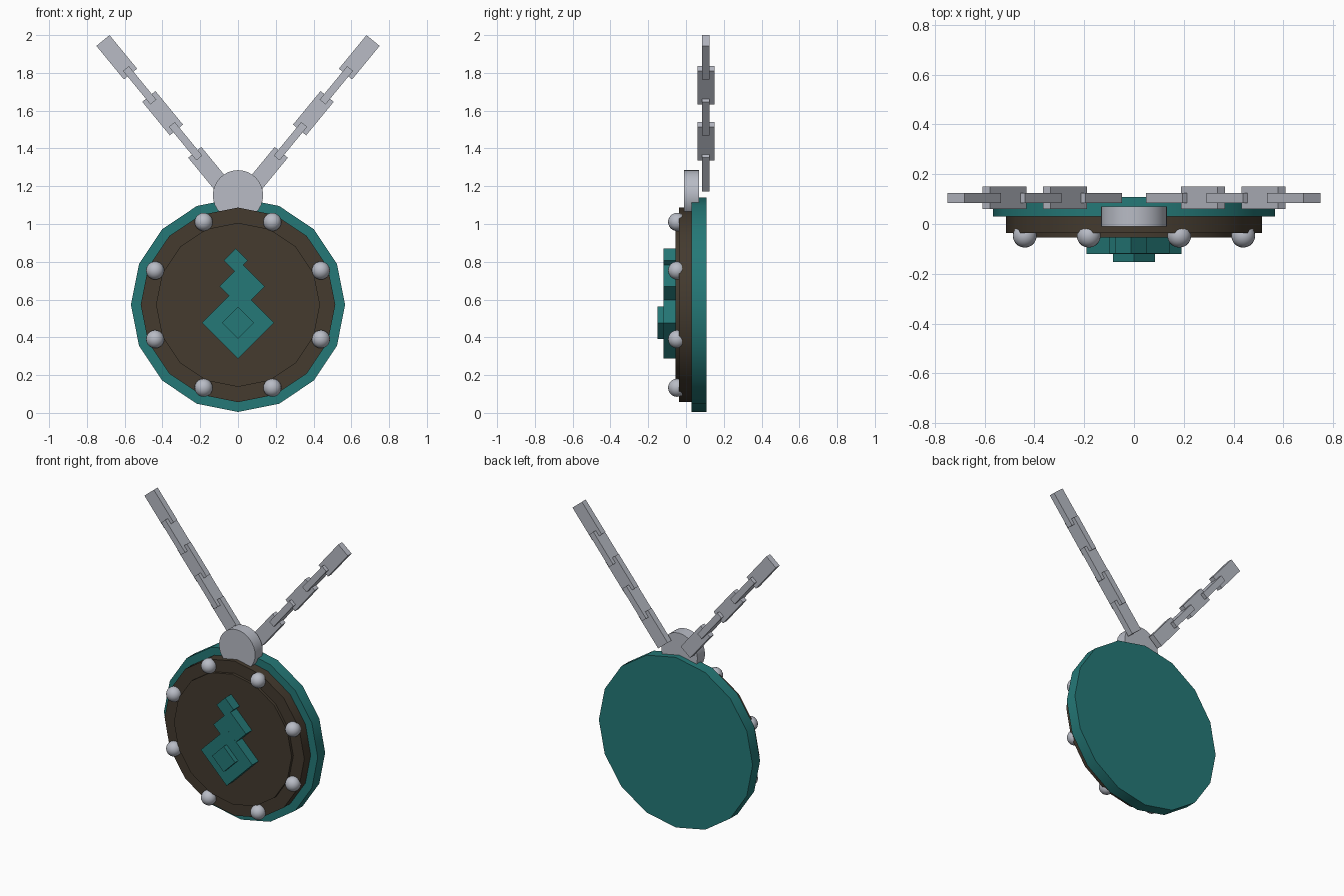
import bpy, math
from mathutils import Matrix

if "Cube" in bpy.data.objects:
    bpy.data.objects.remove(bpy.data.objects["Cube"])


def material(name, rgb):
    m = bpy.data.materials.new(name)
    m.diffuse_color = (*rgb, 1)
    m.use_nodes = True
    m.node_tree.nodes["Principled BSDF"].inputs["Base Color"].default_value = m.diffuse_color
    return m


TEAL = material("teal enamel", (0.018, 0.19, 0.185))
BROWN = material("dark brown", (0.058, 0.043, 0.028))
SILVER = material("silver", (0.48, 0.50, 0.56))


def finish(name, mat, smooth=False):
    ob = bpy.context.object
    ob.name = name
    ob.data.materials.append(mat)
    if smooth:
        bpy.ops.object.shade_smooth_by_angle(angle=math.radians(30))
    return ob


def disc(name, mat, radius, z, y0, y1, sides):
    """Cylinder with its axis along y, from y0 to y1."""
    bpy.ops.mesh.primitive_cylinder_add(
        vertices=sides, radius=radius, depth=y1 - y0,
        location=(0, (y0 + y1) / 2, z), rotation=(math.pi / 2, 0, 0))
    return finish(name, mat, True)


def box(name, mat, centre, size, angle):
    """Box turned by angle in the front plane."""
    bpy.ops.mesh.primitive_cube_add(size=1)
    ob = finish(name, mat)
    ob.data.transform(Matrix.Diagonal((*size, 1)))
    ob.rotation_euler = (0, -angle, 0)
    ob.location = centre
    return ob


CZ = 0.572

# Pendant body: backing plate, face plate and raised centre
disc("backing_plate", TEAL, 0.567, CZ, 0.03, 0.108, 16)
disc("face_plate", BROWN, 0.515, CZ, -0.037, 0.04, 16)
disc("raised_centre", BROWN, 0.434, CZ, -0.055, 0.0, 16)

# Round bail joining the chain to the pendant
disc("bail", SILVER, 0.133, 1.152, -0.01, 0.07, 32)

# Rivets around the rim
for i in range(8):
    a = math.radians(22.5 + 45 * i)
    bpy.ops.mesh.primitive_uv_sphere_add(
        segments=20, ring_count=12, radius=0.048,
        location=(0.475 * math.cos(a), -0.047, CZ + 0.475 * math.sin(a)))
    finish(f"rivet_{i + 1}", SILVER, True)

# Emblem of stacked diamonds: x, z, half diagonal, front y
for name, x, z, h, front in (("large_diamond", 0, 0.477, 0.19, -0.12),
                             ("middle_diamond", 0.022, 0.67, 0.12, -0.1195),
                             ("top_diamond", -0.012, 0.807, 0.063, -0.119),
                             ("diamond_boss", 0, 0.477, 0.085, -0.152)):
    side = h * math.sqrt(2)
    box(name, TEAL, (x, (front - 0.045) / 2, z), (side, -0.045 - front, side), math.pi / 4)

# Two chain strands, links alternately turned a quarter
SLOPE = math.radians(50.6)
for s, side in ((1, "right"), (-1, "left")):
    for i in range(5):
        across, deep = (0.09, 0.04) if i % 2 == 0 else (0.04, 0.09)
        box(f"chain_link_{side}_{i + 1}", SILVER,
            (s * (0.642 - 0.1215 * i), 0.105, 1.8825 - 0.148 * i),
            (0.23, deep, across), s * SLOPE)
